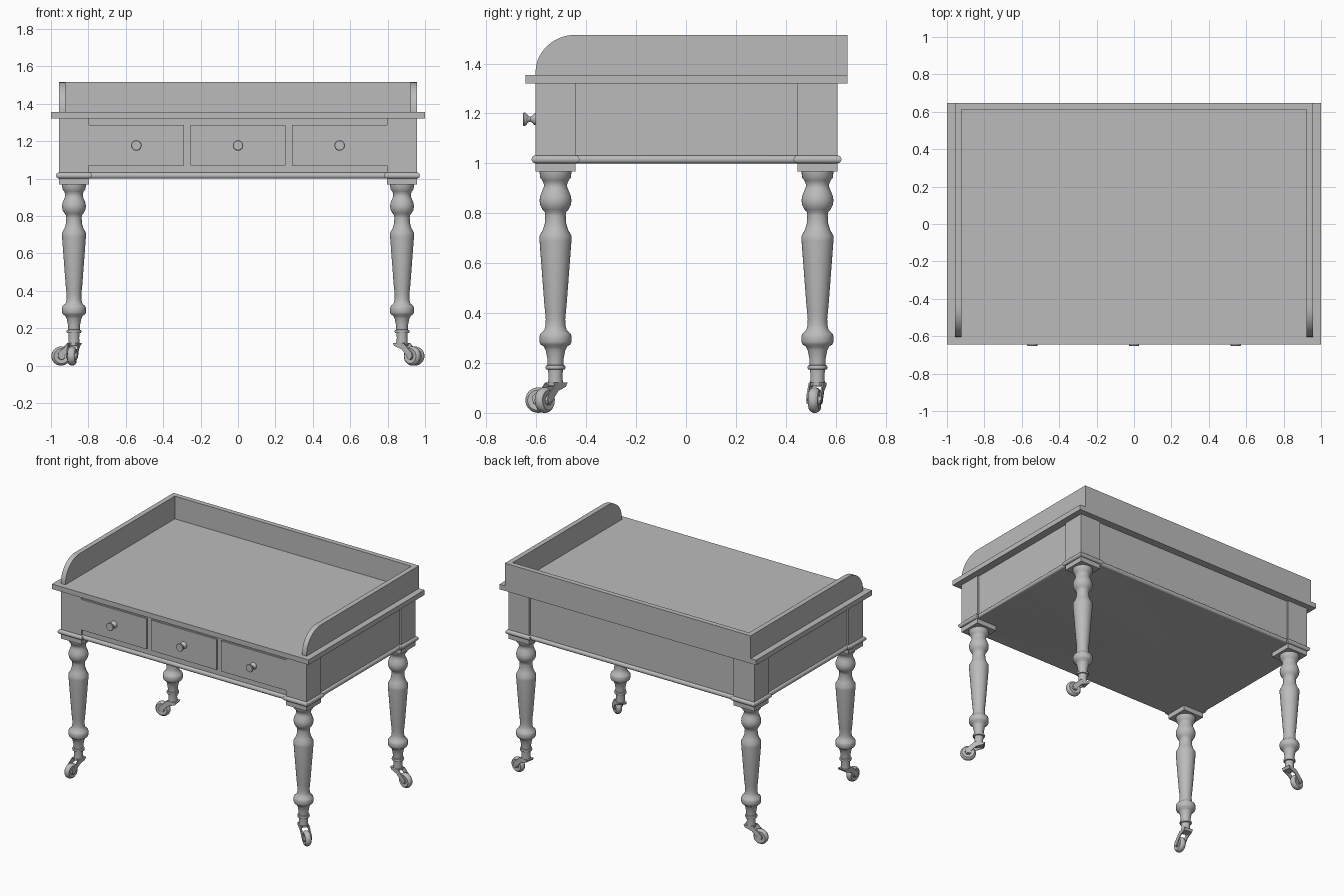
import bpy, bmesh
from math import sin, cos, pi, radians
from mathutils import Matrix, Vector

if "Cube" in bpy.data.objects:
    bpy.data.objects.remove(bpy.data.objects["Cube"])

grey = bpy.data.materials.new("plain grey")
grey.use_nodes = True
grey.diffuse_color = (0.5, 0.5, 0.5, 1)
grey.node_tree.nodes["Principled BSDF"].inputs["Base Color"].default_value = (0.5, 0.5, 0.5, 1)


def finish(name, bm, smooth=False, matrix=None):
    bmesh.ops.recalc_face_normals(bm, faces=bm.faces)
    if matrix:
        bm.transform(matrix)
    mesh = bpy.data.meshes.new(name)
    bm.to_mesh(mesh)
    bm.free()
    mesh.materials.append(grey)
    ob = bpy.data.objects.new(name, mesh)
    bpy.context.collection.objects.link(ob)
    if smooth:
        bpy.ops.object.select_all(action='DESELECT')
        ob.select_set(True)
        bpy.context.view_layer.objects.active = ob
        bpy.ops.object.shade_smooth_by_angle(angle=radians(40))
    return ob


def box(name, x0, x1, y0, y1, z0, z1):
    bm = bmesh.new()
    bmesh.ops.create_cube(bm, size=1)
    bm.transform(Matrix.Translation(((x0 + x1) / 2, (y0 + y1) / 2, (z0 + z1) / 2))
                 @ Matrix.Diagonal((x1 - x0, y1 - y0, z1 - z0, 1)))
    return finish(name, bm)


def lathe(name, profile, matrix, steps=32):
    """Spin (radius, height) points round z, with flat end caps."""
    bm = bmesh.new()
    rings = [[bm.verts.new((r * cos(2 * pi * i / steps), r * sin(2 * pi * i / steps), z))
              for i in range(steps)] for r, z in profile]
    for a, b in zip(rings, rings[1:]):
        for i in range(steps):
            j = (i + 1) % steps
            bm.faces.new((a[i], a[j], b[j], b[i]))
    bm.faces.new(rings[0])
    bm.faces.new(rings[-1])
    return finish(name, bm, True, matrix)


def prism(name, points, depth, matrix=None, smooth=False):
    """Extrude a closed outline by a vector."""
    bm = bmesh.new()
    face = bm.faces.new([bm.verts.new(p) for p in points])
    out = bmesh.ops.extrude_face_region(bm, geom=[face])
    bmesh.ops.translate(bm, vec=depth, verts=[v for v in out["geom"] if isinstance(v, bmesh.types.BMVert)])
    return finish(name, bm, smooth, matrix)


def bead(name, x0, x1, y0, y1, r=0.016, z=1.016):
    """Half-round moulding wrapped round a rectangle."""
    bm = bmesh.new()
    loops = []
    for k in range(9):
        a = -pi / 2 + pi * k / 8
        d, h = r * cos(a), z + r * sin(a)
        loops.append([bm.verts.new(p) for p in ((x0 - d, y0 - d, h), (x1 + d, y0 - d, h),
                                                (x1 + d, y1 + d, h), (x0 - d, y1 + d, h))])
    for a, b in zip(loops, loops[1:]):
        for i in range(4):
            bm.faces.new((a[i], a[(i + 1) % 4], b[(i + 1) % 4], b[i]))
    bm.faces.new(loops[0])
    bm.faces.new(loops[-1])
    return finish(name, bm, True)


# Table top and recessed case
W, FRONT, BACK, POST = 0.957, -0.603, 0.607, 0.16
IN = 0.012
box("table_top", -1, 1, -0.643, 0.648, 1.32, 1.355)
box("case", -W + IN, W - IN, FRONT + IN, BACK - IN, 1.0, 1.32)
bead("case_bead", -W + IN, W - IN, FRONT + IN, BACK - IN)

# Gallery: back board and two sides with rounded front corners
G, T, TOP = 0.957, 0.035, 1.515
box("gallery_back", -G + T, G - T, 0.648 - T, 0.648, 1.355, TOP)
arc = [(FRONT + 0.16 * (1 - cos(a)), TOP - 0.15 * (1 - sin(a)))
       for a in (pi / 2 * i / 12 for i in range(13))]
outline = [(0.648, 1.355), (FRONT, 1.355)] + arc + [(0.648, TOP)]
for side, x in (("right", -G), ("left", G - T)):
    prism("gallery_" + side, [(x, y, z) for y, z in outline], Vector((T, 0, 0)), smooth=True)

# Drawers with turned knobs
KNOB = [(0.024, 0), (0.023, 0.005), (0.015, 0.012), (0.010, 0.02), (0.011, 0.026),
        (0.019, 0.034), (0.027, 0.041), (0.028, 0.046), (0.025, 0.05)]
for label, x0, x1 in (("right", -0.797, -0.29), ("middle", -0.255, 0.255), ("left", 0.29, 0.797)):
    box("drawer_" + label, x0, x1, FRONT, FRONT + 0.03, 1.07, 1.285)
    lathe("knob_" + label, KNOB,
          Matrix.Translation(((x0 + x1) / 2, FRONT, 1.177)) @ Matrix.Rotation(pi / 2, 4, 'X'), 24)

# Turned leg, from the ankle up
LEG = [(0.030, 0.11), (0.028, 0.15), (0.030, 0.173), (0.038, 0.175), (0.040, 0.182), (0.038, 0.190),
       (0.031, 0.192), (0.033, 0.22), (0.039, 0.25), (0.046, 0.265), (0.060, 0.275), (0.064, 0.285),
       (0.064, 0.308), (0.060, 0.318), (0.045, 0.332), (0.040, 0.35), (0.039, 0.375), (0.042, 0.41),
       (0.044, 0.425), (0.064, 0.69), (0.064, 0.71), (0.050, 0.735), (0.043, 0.76), (0.041, 0.79),
       (0.043, 0.805), (0.052, 0.815), (0.061, 0.832), (0.064, 0.85), (0.062, 0.868), (0.053, 0.89),
       (0.047, 0.905), (0.047, 0.918), (0.053, 0.932), (0.062, 0.943), (0.064, 0.967)]

# Caster wheel section, spun about its axle
WHEEL = [(0.018, -0.026), (0.020, -0.018), (0.040, -0.020), (0.047, -0.014), (0.051, -0.005),
         (0.051, 0.005), (0.047, 0.014), (0.040, 0.020), (0.020, 0.018), (0.018, 0.026)]
FORK = [(-0.04, 0.122), (0.03, 0.122), (0.088, 0.068), (0.09, 0.05), (0.08, 0.038),
        (0.066, 0.04), (0.02, 0.088), (-0.03, 0.105)]

# Corner posts, legs and swivelled casters
for label, sx, sy, turn in (("front_right", -1, -1, -98), ("front_left", 1, -1, -38),
                            ("back_right", -1, 1, 188), ("back_left", 1, 1, -10)):
    cx = sx * (W - POST / 2)
    cy = FRONT + POST / 2 if sy < 0 else BACK - POST / 2
    h = POST / 2
    box("post_" + label, cx - h, cx + h, cy - h, cy + h, 0.967, 1.32)
    bead("post_bead_" + label, cx - h, cx + h, cy - h, cy + h)
    lathe("leg_" + label, LEG, Matrix.Translation((cx, cy, 0)))
    swivel = Matrix.Translation((cx, cy, 0)) @ Matrix.Rotation(radians(turn), 4, 'Z')
    lathe("wheel_" + label, WHEEL,
          swivel @ Matrix.Translation((0.07, 0, 0.051)) @ Matrix.Rotation(pi / 2, 4, 'X'), 28)
    for n, y in enumerate((-0.030, 0.024)):
        prism(f"fork_{label}_{n + 1}", [(x, y, z) for x, z in FORK], Vector((0, 0.006, 0)), swivel)
    prism("fork_bridge_" + label, [(-0.04, -0.03, 0.122), (0.03, -0.03, 0.122), (0.022, -0.03, 0.106),
                                   (-0.03, -0.03, 0.106)], Vector((0, 0.06, 0)), swivel)
